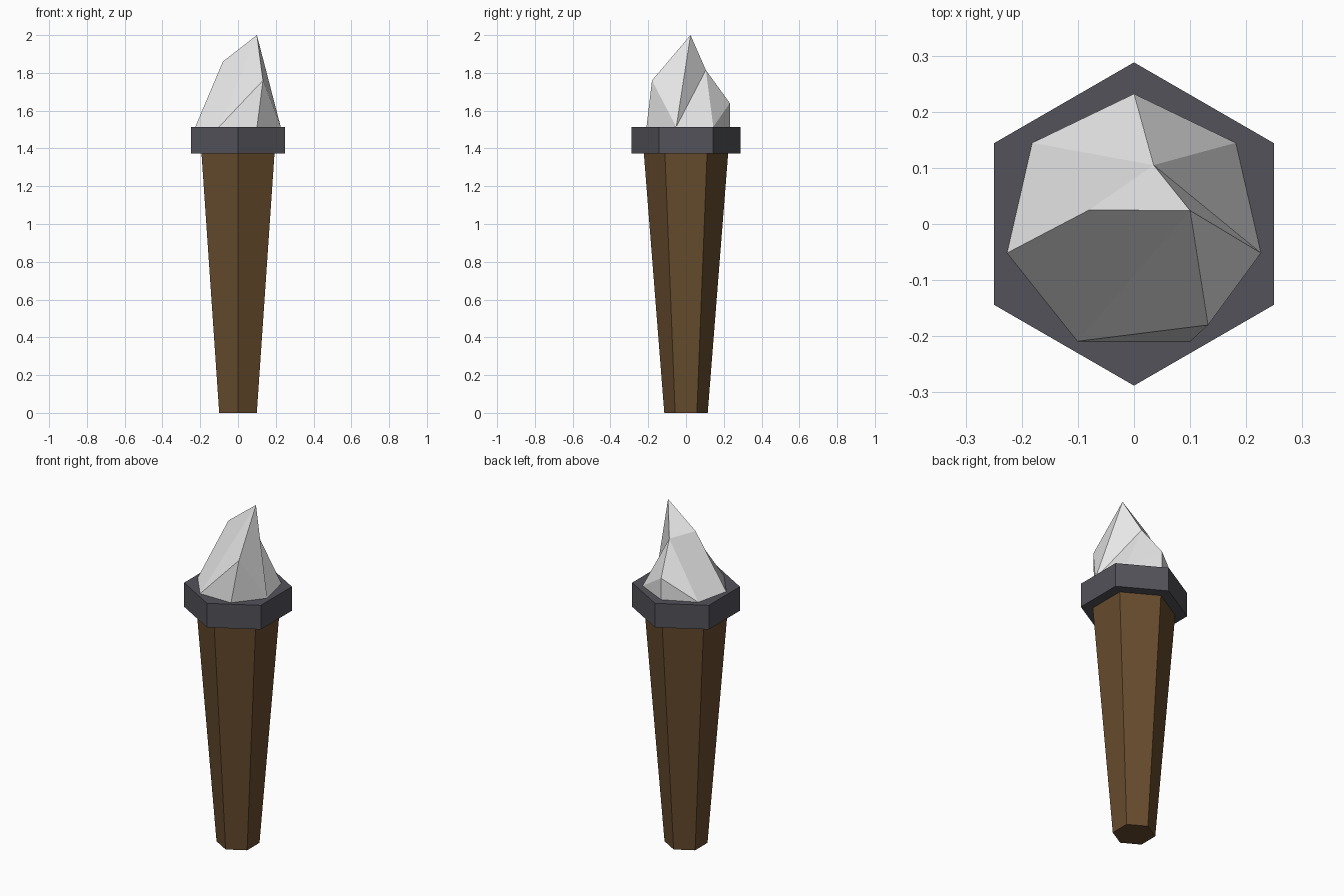
import bpy, bmesh, math

if "Cube" in bpy.data.objects:
    bpy.data.objects.remove(bpy.data.objects["Cube"])


def material(name, color):
    m = bpy.data.materials.new(name)
    m.diffuse_color = (*color, 1)
    m.use_nodes = True
    m.node_tree.nodes["Principled BSDF"].inputs["Base Color"].default_value = m.diffuse_color
    return m


def ring(sides, radius, z):
    # polygon with one corner pointing along +y
    return [(radius * math.cos(math.pi / 2 + i * math.tau / sides),
             radius * math.sin(math.pi / 2 + i * math.tau / sides), z)
            for i in range(sides)]


def make(name, verts, faces, mat):
    bm = bmesh.new()
    vs = [bm.verts.new(v) for v in verts]
    for f in faces:
        bm.faces.new([vs[i] for i in f])
    bmesh.ops.recalc_face_normals(bm, faces=bm.faces)
    me = bpy.data.meshes.new(name)
    bm.to_mesh(me)
    bm.free()
    me.materials.append(mat)
    ob = bpy.data.objects.new(name, me)
    bpy.context.collection.objects.link(ob)
    return ob


def hex_prism(name, r0, z0, r1, z1, mat):
    faces = [(i, (i + 1) % 6, (i + 1) % 6 + 6, i + 6) for i in range(6)]
    faces += [tuple(range(6)), tuple(range(6, 12))]
    return make(name, ring(6, r0, z0) + ring(6, r1, z1), faces, mat)


wood = material("brown wood", (0.135, 0.072, 0.027))
iron = material("dark iron", (0.085, 0.085, 0.101))
white = material("pale flame", (0.8, 0.8, 0.8))

# Tapered handle and the collar on top of it
hex_prism("handle", 0.115, 0, 0.223, 1.372, wood)
hex_prism("collar", 0.288, 1.372, 0.288, 1.514, iron)

# Faceted flame: seven-sided base twisting up to a leaning tip
verts = ring(7, 0.232, 1.514) + [
    (0, 0.232, 1.64),         # 7 back shoulder
    (0.035, 0.105, 1.815),    # 8 back ridge
    (-0.08, 0.025, 1.86),     # 9 left ridge
    (0.1, 0.024, 2.0),        # 10 tip
    (0.132, -0.18, 1.76),     # 11 front shoulder
]
faces = [(0, 7, 1), (7, 8, 1), (1, 8, 9, 2), (8, 10, 9), (2, 9, 10, 3),
         (3, 10, 11), (3, 11, 4), (4, 11, 5), (5, 11, 10), (5, 10, 8),
         (5, 8, 6), (6, 8, 7), (6, 7, 0), tuple(range(7))]
make("flame", verts, faces, white)
